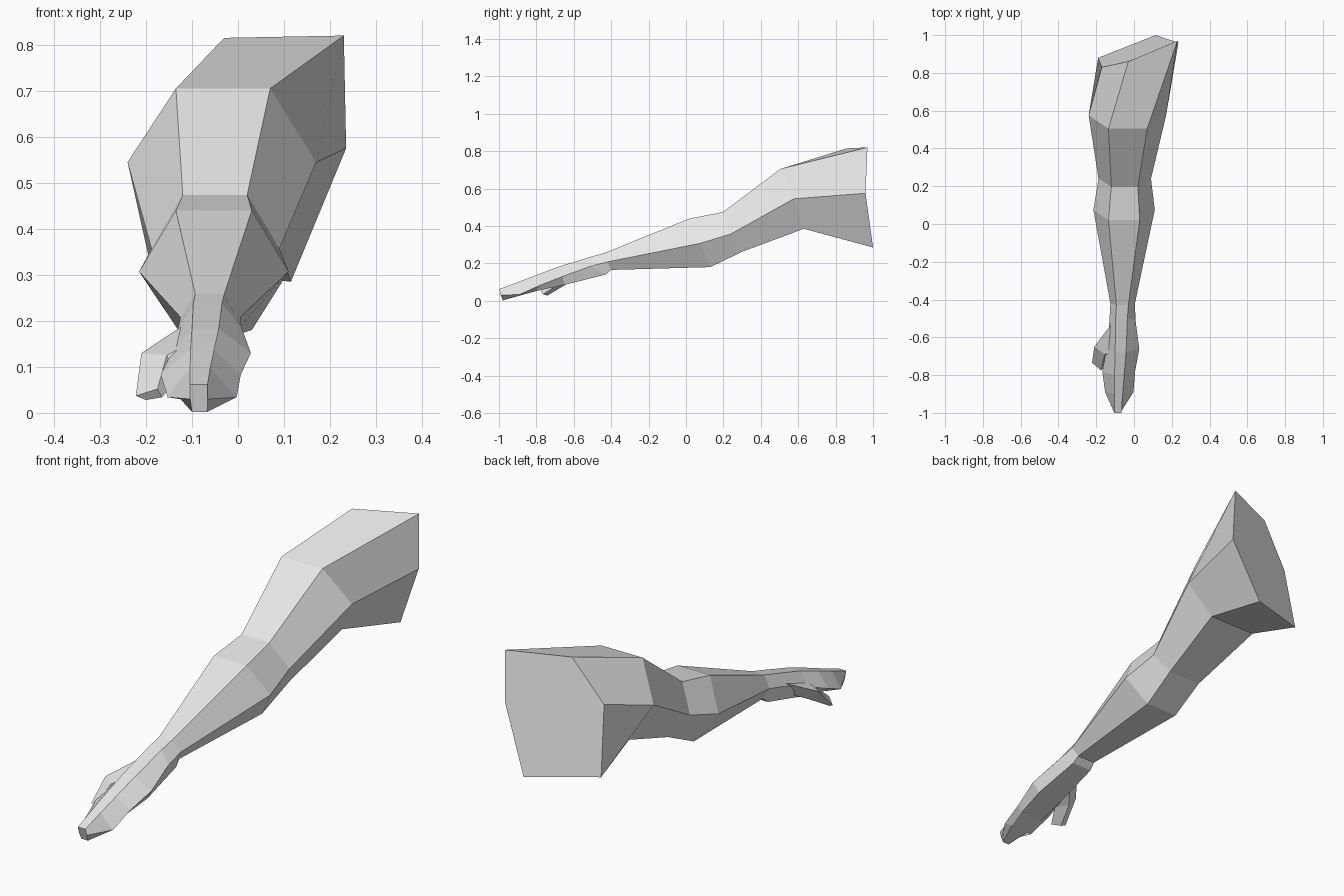
import bpy
import bmesh

skin = bpy.data.materials.new("plain_grey")
skin.diffuse_color = (0.8, 0.8, 0.8, 1)


def loft(name, rings, cap_start, cap_end):
    """Bridge equal-sized rings of points into one flat-shaded tube."""
    bm = bmesh.new()
    loops = [[bm.verts.new(p) for p in ring] for ring in rings]
    n = len(loops[0])
    for a, b in zip(loops, loops[1:]):
        for i in range(n):
            j = (i + 1) % n
            bm.faces.new((a[i], a[j], b[j], b[i]))
    if cap_start:
        bm.faces.new(loops[0][::-1])
    if cap_end:
        bm.faces.new(loops[-1])
    bmesh.ops.recalc_face_normals(bm, faces=bm.faces[:])
    mesh = bpy.data.meshes.new(name)
    bm.to_mesh(mesh)
    bm.free()
    mesh.materials.append(skin)
    obj = bpy.data.objects.new(name, mesh)
    bpy.context.collection.objects.link(obj)
    return obj


def hexagon(top, mid, low):
    """Six-sided section; each level is (left x, right x, y, z)."""
    (tl, tr, ty, tz), (ml, mr, my, mz), (bl, br, by, bz) = top, mid, low
    return [(tl, ty, tz), (tr, ty, tz), (mr, my, mz),
            (br, by, bz), (bl, by, bz), (ml, my, mz)]


# Slanted cut at the shoulder
shoulder = [(-0.03, 0.86, 0.815), (0.23, 0.97, 0.82), (0.235, 0.96, 0.575),
            (0.115, 1.0, 0.285), (-0.19, 0.88, 0.32), (-0.17, 0.83, 0.625)]

# Upper arm, elbow crease, forearm bulge
arm_sections = [
    hexagon((-0.135, 0.07, 0.505, 0.705), (-0.24, 0.17, 0.575, 0.545),
            (-0.155, 0.08, 0.63, 0.385)),
    hexagon((-0.12, 0.02, 0.197, 0.474), (-0.188, 0.09, 0.24, 0.357),
            (-0.12, 0.045, 0.3, 0.262)),
    hexagon((-0.135, 0.03, 0.02, 0.44), (-0.215, 0.11, 0.075, 0.307),
            (-0.13, 0.03, 0.13, 0.18)),
]

# Wrist is shared by the arm and the hand
wrist = hexagon((-0.093, -0.03, -0.43, 0.258), (-0.125, 0.005, -0.42, 0.208),
                (-0.105, -0.015, -0.4, 0.165))

# Hand: heel, knuckles, fingers, fingertip
hand_sections = [
    hexagon((-0.097, -0.035, -0.5, 0.238), (-0.13, 0.008, -0.51, 0.185),
            (-0.11, -0.01, -0.43, 0.14)),
    hexagon((-0.1, -0.042, -0.68, 0.183), (-0.145, 0.028, -0.66, 0.13),
            (-0.125, 0.0, -0.65, 0.085)),
    hexagon((-0.103, -0.052, -0.8, 0.138), (-0.168, 0.006, -0.78, 0.083),
            (-0.13, -0.02, -0.8, 0.052)),
    hexagon((-0.104, -0.06, -0.9, 0.099), (-0.153, -0.003, -0.89, 0.034),
            (-0.125, -0.035, -0.88, 0.03)),
    hexagon((-0.104, -0.066, -1.0, 0.062), (-0.104, -0.066, -0.99, 0.03),
            (-0.1, -0.067, -0.98, 0.002)),
]

# Thumb: base, joint, tip
thumb_sections = [
    [(-0.12, -0.53, 0.19), (-0.1, -0.68, 0.155),
     (-0.09, -0.68, 0.1), (-0.1, -0.56, 0.13)],
    [(-0.21, -0.65, 0.13), (-0.155, -0.69, 0.125),
     (-0.13, -0.7, 0.078), (-0.17, -0.65, 0.082)],
    [(-0.222, -0.735, 0.037), (-0.175, -0.775, 0.052),
     (-0.165, -0.765, 0.034), (-0.2, -0.74, 0.028)],
]

loft("arm", [shoulder] + arm_sections + [wrist], True, False)
loft("hand", [wrist] + hand_sections, False, True)
loft("thumb", thumb_sections, True, True)
